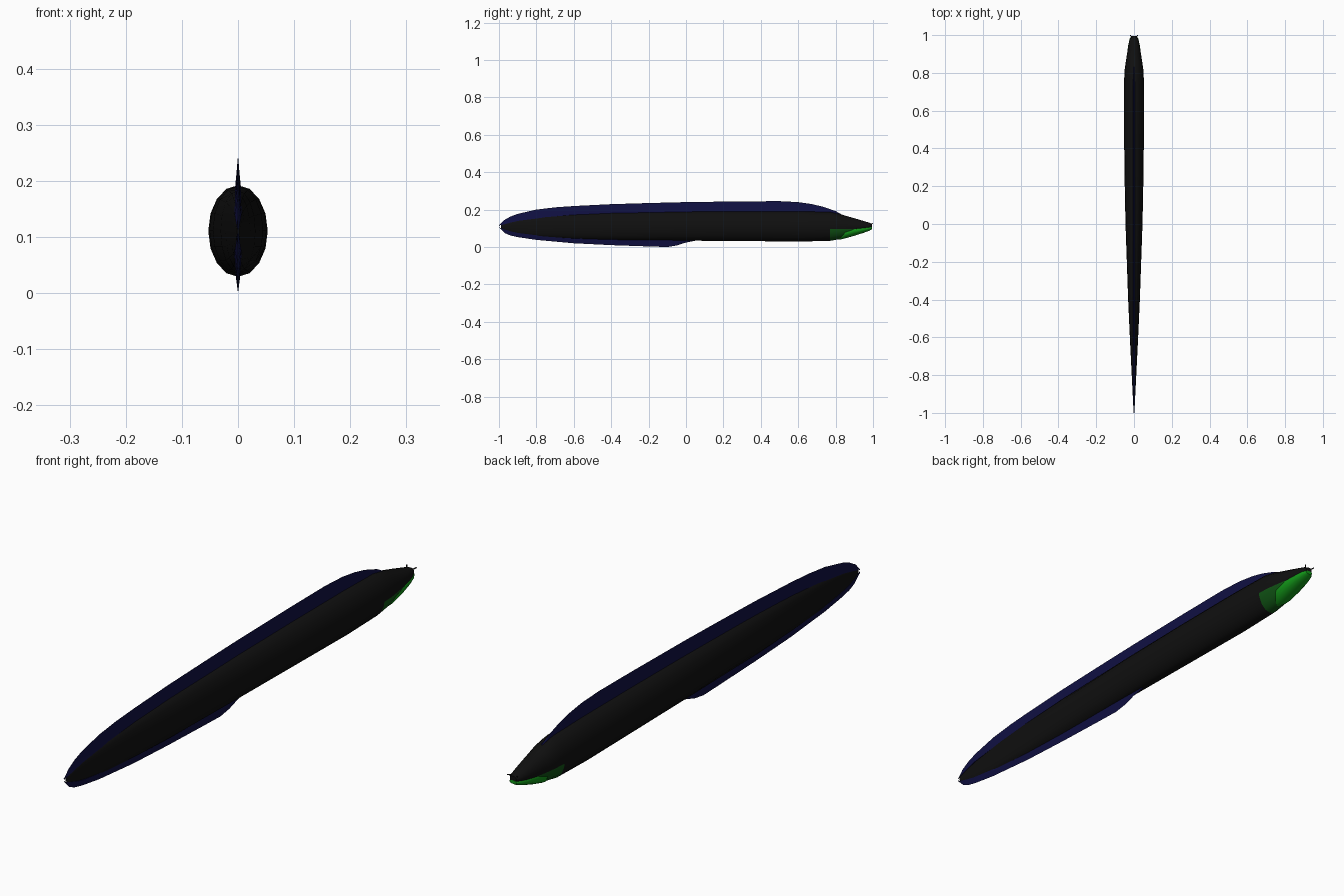
import bpy, bmesh, math
from mathutils import Matrix, Vector

cube = bpy.data.objects.get("Cube")
if cube:
    bpy.data.objects.remove(cube, do_unlink=True)


def material(name, r, g, b):
    m = bpy.data.materials.new(name)
    m.use_nodes = True
    m.diffuse_color = (r, g, b, 1)
    bsdf = next(n for n in m.node_tree.nodes if n.type == 'BSDF_PRINCIPLED')
    bsdf.inputs["Base Color"].default_value = (r, g, b, 1)
    return m


BLACK = material("skin black", .005, .005, .005)
NAVY = material("fin navy", .005, .005, .055)
DARK_GREEN = material("throat dark green", .005, .085, .007)
GREEN = material("jaw green", .006, .30, .009)


def finish(name, bm, mats, angle=40):
    bmesh.ops.recalc_face_normals(bm, faces=bm.faces)
    mesh = bpy.data.meshes.new(name)
    bm.to_mesh(mesh)
    bm.free()
    for m in mats:
        mesh.materials.append(m)
    obj = bpy.data.objects.new(name, mesh)
    bpy.context.collection.objects.link(obj)
    bpy.ops.object.select_all(action='DESELECT')
    obj.select_set(True)
    bpy.context.view_layer.objects.active = obj
    bpy.ops.object.shade_smooth_by_angle(angle=math.radians(angle))
    return obj


def loft(rings):
    """Skin a list of closed rings and cap both ends."""
    bm = bmesh.new()
    rows = [[bm.verts.new(p) for p in ring] for ring in rings]
    n = len(rows[0])
    for a, b in zip(rows, rows[1:]):
        for i in range(n):
            j = (i + 1) % n
            bm.faces.new((a[i], a[j], b[j], b[i]))
    bm.faces.new(rows[0])
    bm.faces.new(rows[-1])
    return bm


def ellipse(y, half_width, top, bottom, sides=16):
    mid, rad = (top + bottom) / 2, (top - bottom) / 2
    steps = [2 * math.pi * i / sides for i in range(sides)]
    return [(half_width * math.cos(t), y, mid + rad * math.sin(t)) for t in steps]


def sample(table, y):
    """Linear lookup of a table row at position y."""
    if y <= table[0][0]:
        return table[0][1:]
    for a, b in zip(table, table[1:]):
        if y <= b[0]:
            f = (y - a[0]) / (b[0] - a[0])
            return [p + (q - p) * f for p, q in zip(a[1:], b[1:])]
    return table[-1][1:]


# Body: y, half width, top, bottom
BODY = [
    (-.99, .002, .117, .103), (-.96, .004, .128, .086), (-.9, .007, .145, .070),
    (-.8, .012, .160, .055), (-.6, .022, .175, .043), (-.4, .031, .183, .037),
    (0, .045, .190, .034), (.3, .051, .192, .032), (.6, .053, .192, .029),
    (.77, .052, .188, .033), (.82, .049, .178, .042), (.85, .045, .168, .052),
    (.9, .037, .154, .066), (.95, .029, .139, .083), (.98, .022, .130, .095),
    (.994, .013, .124, .102),
]
bm = loft([ellipse(*row) for row in BODY])
# Throat patch: cut the head along the mouth line and colour below it
MOUTH_Z, THROAT_Y = .097, .77
head = [f for f in bm.faces if f.calc_center_median().y > THROAT_Y]
geom = head + list({e for f in head for e in f.edges}) + list({v for f in head for v in f.verts})
bmesh.ops.bisect_plane(bm, geom=geom, plane_co=(0, 0, MOUTH_Z), plane_no=(0, 0, 1))
for f in bm.faces:
    c = f.calc_center_median()
    f.material_index = int(c.y > THROAT_Y and c.z < MOUTH_Z)
finish("body", bm, [BLACK, DARK_GREEN])

# Lower jaw, bulging slightly out of the head
JAW = [
    (.815, .008, .056, .041), (.83, .024, .078, .041), (.85, .037, .104, .046),
    (.9, .037, .114, .060), (.95, .030, .112, .076), (.98, .023, .112, .087),
    (.995, .014, .109, .096),
]
finish("lower_jaw", loft([ellipse(*row) for row in JAW]), [GREEN])


# Fins: thin concave wedges rooted inside the body
def fin(name, outline, up):
    rings = []
    for y, edge in outline:
        half_width, top, bottom = sample(BODY, y)
        skin = top if up else bottom
        mid = (top + bottom) / 2
        root = skin + (mid - skin) * .15
        w = min(.006, half_width * .9)
        waist = skin + (edge - skin) * .35
        rings.append([(w, y, root), (w * .5, y, waist), (0, y, edge),
                      (-w * .5, y, waist), (-w, y, root)])
    finish(name, loft(rings), [NAVY], 30)


fin("dorsal_fin", [
    (-1, .112), (-.975, .142), (-.94, .162), (-.9, .177), (-.8, .200), (-.7, .212),
    (-.6, .219), (-.4, .229), (-.2, .235), (0, .240), (.3, .244), (.5, .245),
    (.6, .240), (.67, .230), (.73, .216), (.8, .192), (.83, .175)], True)
fin("belly_fin", [
    (-1, .108), (-.97, .075), (-.94, .062), (-.9, .053), (-.8, .038), (-.6, .020),
    (-.4, .010), (-.2, .003), (-.1, 0), (-.05, .008), (0, .024), (.05, .034)], False)

# Nostril tubes at the snout tip
for side, label in ((1, "left"), (-1, "right")):
    bm = bmesh.new()
    bmesh.ops.create_cone(bm, cap_ends=True, segments=8, radius1=.003, radius2=.002, depth=.024)
    aim = Vector((side * .5, .7, .3)).to_track_quat('Z', 'Y').to_matrix().to_4x4()
    bmesh.ops.transform(bm, verts=bm.verts,
                        matrix=Matrix.Translation((side * .013, .99, .123)) @ aim)
    finish(label + "_nostril", bm, [BLACK])
